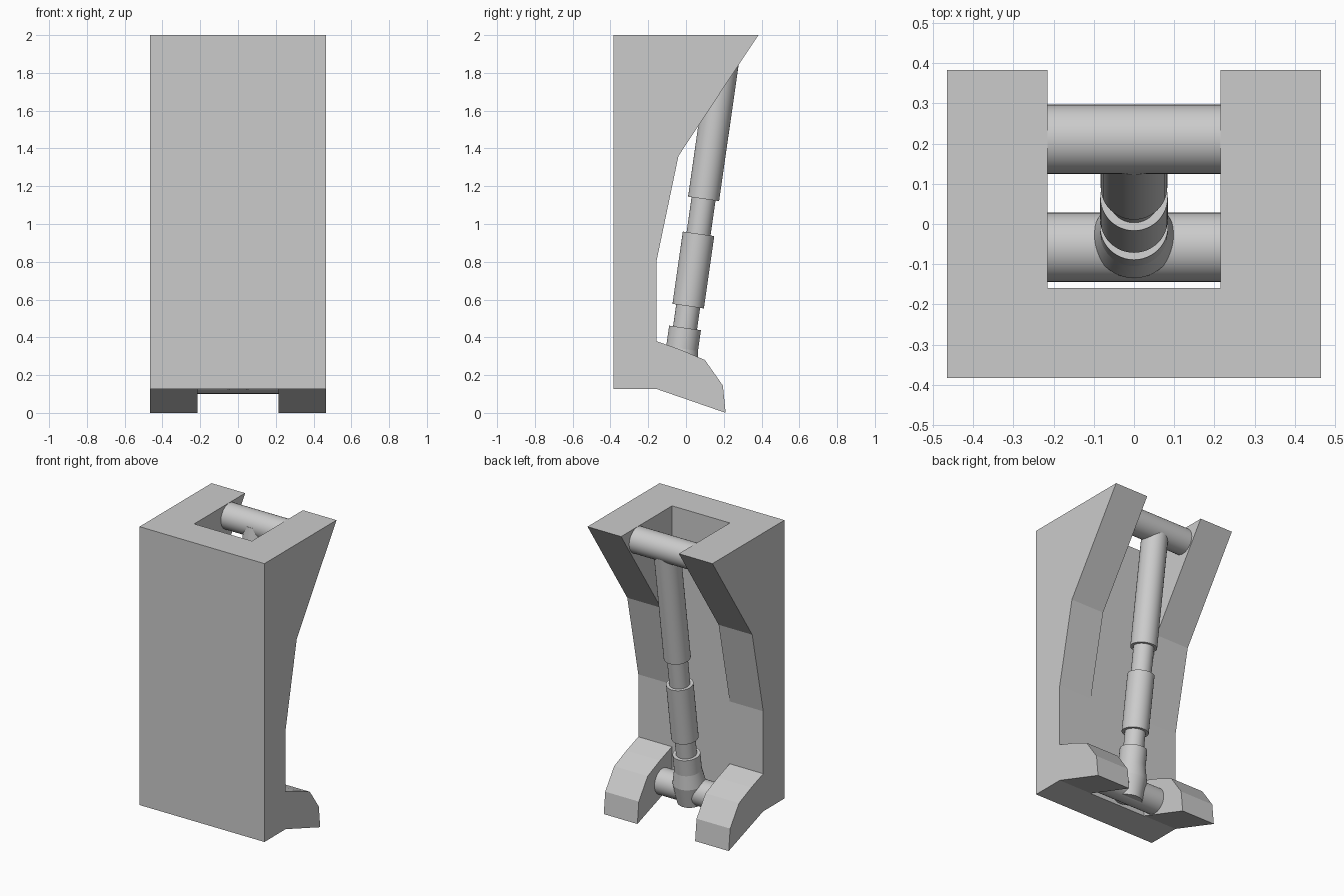
import bpy, bmesh
from mathutils import Vector

if "Cube" in bpy.data.objects:
    bpy.data.objects.remove(bpy.data.objects["Cube"])


def add_object(name, bm):
    bmesh.ops.recalc_face_normals(bm, faces=bm.faces)
    mesh = bpy.data.meshes.new(name)
    bm.to_mesh(mesh)
    bm.free()
    obj = bpy.data.objects.new(name, mesh)
    bpy.context.collection.objects.link(obj)
    return obj


def extrude_profile(name, profile, half_width):
    """Extrude a (y, z) outline symmetrically along x."""
    bm = bmesh.new()
    face = bm.faces.new([bm.verts.new((-half_width, y, z)) for y, z in profile])
    out = bmesh.ops.extrude_face_region(bm, geom=[face])
    verts = [g for g in out["geom"] if isinstance(g, bmesh.types.BMVert)]
    bmesh.ops.translate(bm, verts=verts, vec=(2 * half_width, 0, 0))
    return add_object(name, bm)


def rod(name, start, end, r1, r2=None, sides=48):
    """Round rod between two points."""
    start, end = Vector(start), Vector(end)
    bpy.ops.mesh.primitive_cone_add(
        vertices=sides, radius1=r1, radius2=r2 or r1,
        depth=(end - start).length, location=(start + end) / 2,
        rotation=(end - start).to_track_quat('Z', 'Y').to_euler())
    obj = bpy.context.object
    obj.name = name
    bpy.ops.object.shade_smooth_by_angle()
    return obj


# Strut housing: side outline with a channel cut out of the back
housing = extrude_profile("housing", [
    (-0.383, 2.0), (0.383, 2.0), (-0.04, 1.36), (-0.157, 0.8), (-0.157, 0.38),
    (-0.03, 0.335), (0.10, 0.28), (0.195, 0.145), (0.21, 0.0),
    (-0.157, 0.127), (-0.383, 0.127)], 0.465)
channel = extrude_profile("channel_cutter", [
    (-0.159, -0.2), (0.6, -0.2), (0.6, 2.2), (-0.159, 2.2)], 0.215)
channel.hide_render = True
channel.hide_viewport = True
cut = housing.modifiers.new("channel", 'BOOLEAN')
cut.operation = 'DIFFERENCE'
cut.solver = 'EXACT'
cut.object = channel

# Cross pins
TOP, LOW = (0.211, 1.913), (-0.058, 0.187)
for name, (y, z) in (("upper_pin", TOP), ("lower_pin", LOW)):
    rod(name, (-0.22, y, z), (0.22, y, z), 0.086)

# Piston along a tilted axis
def axis(z):
    return (0, 0.093 + 0.1435 * (z - 1.133), z)


for name, z0, z1, r0, r1 in (
        ("upper_sleeve", 1.133, 1.913, 0.083, 0.083),
        ("piston_rod", 0.35, 1.2, 0.064, 0.064),
        ("middle_sleeve", 0.565, 0.948, 0.084, 0.084),
        ("lower_sleeve", 0.20, 0.45, 0.085, 0.085),
        ("joint_flare", 0.25, 0.34, 0.102, 0.085),
        ("joint_barrel", 0.115, 0.25, 0.085, 0.102)):
    rod(name, axis(z0), axis(z1), r0, r1)
